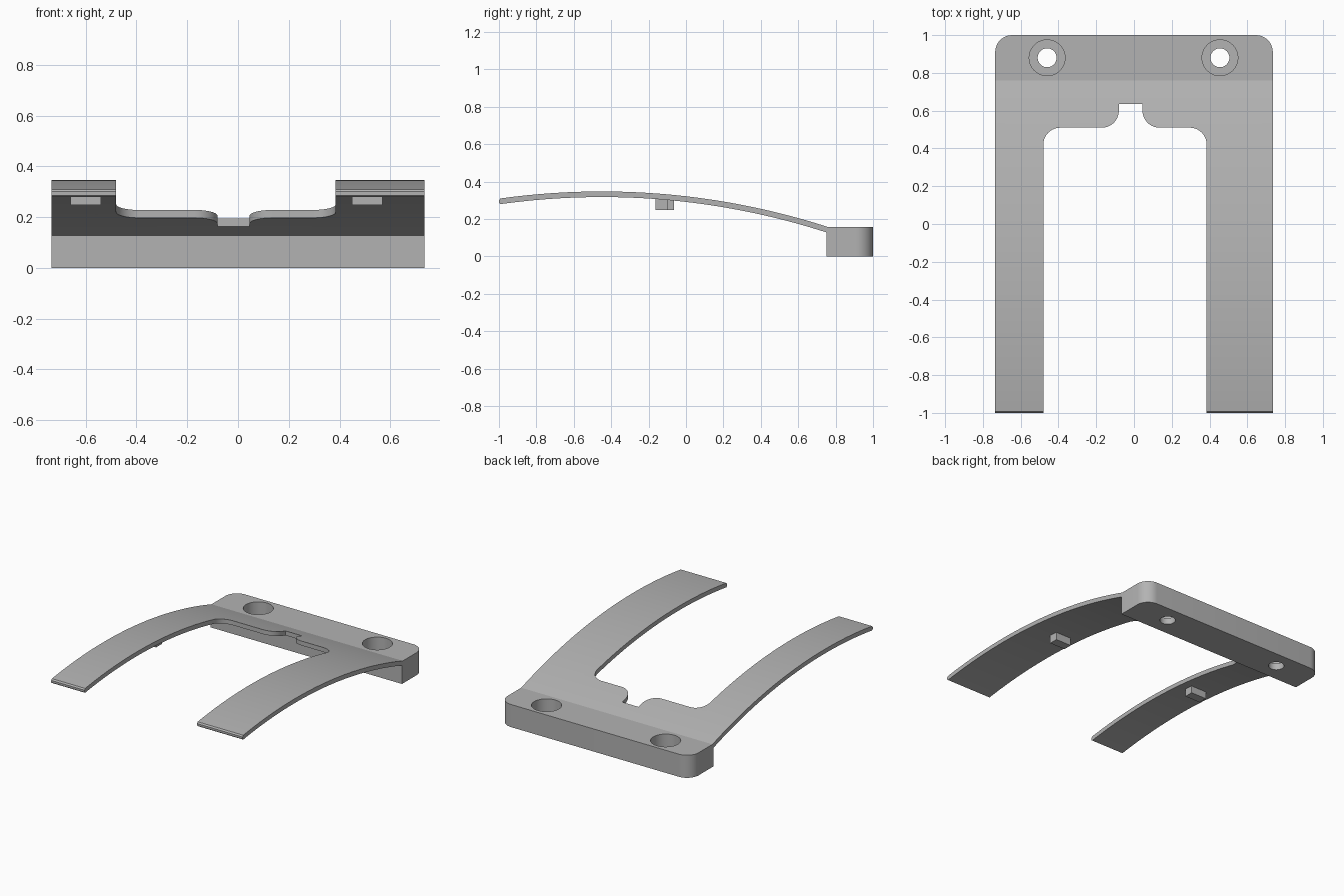
import bpy, bmesh, math
from mathutils import Vector

cube = bpy.data.objects.get("Cube")
if cube:
    bpy.data.objects.remove(cube, do_unlink=True)

grey = bpy.data.materials.new("plain_grey")
grey.use_nodes = True
colour = (0.45, 0.45, 0.45, 1)
grey.diffuse_color = colour
grey.node_tree.nodes["Principled BSDF"].inputs["Base Color"].default_value = colour


def prism(name, outline, offset):
    """Extrude a closed outline of 3D points along an offset."""
    bm = bmesh.new()
    base = bm.faces.new([bm.verts.new(p) for p in outline])
    ext = bmesh.ops.extrude_face_region(bm, geom=[base])
    moved = [v for v in ext["geom"] if isinstance(v, bmesh.types.BMVert)]
    bmesh.ops.translate(bm, verts=moved, vec=Vector(offset))
    bmesh.ops.recalc_face_normals(bm, faces=bm.faces)
    mesh = bpy.data.meshes.new(name)
    bm.to_mesh(mesh)
    bm.free()
    obj = bpy.data.objects.new(name, mesh)
    bpy.context.collection.objects.link(obj)
    mesh.materials.append(grey)
    return obj


def rounded(points, z, steps=10):
    """Round the corners of a plan outline given as (x, y, radius)."""
    out = []
    for i, (x, y, r) in enumerate(points):
        p = Vector((x, y, z))
        if not r:
            out.append(p)
            continue
        before, after = points[i - 1], points[(i + 1) % len(points)]
        a = (Vector((before[0], before[1], z)) - p).normalized() * r
        b = (Vector((after[0], after[1], z)) - p).normalized() * r
        for k in range(steps + 1):
            t = k / steps * math.pi / 2
            out.append(p + a * (1 - math.sin(t)) + b * (1 - math.cos(t)))
    return out


def select_only(obj):
    bpy.ops.object.select_all(action='DESELECT')
    obj.select_set(True)
    bpy.context.view_layer.objects.active = obj


def cut(obj, cutter):
    mod = obj.modifiers.new("cut", 'BOOLEAN')
    mod.operation, mod.solver, mod.object = 'DIFFERENCE', 'EXACT', cutter
    select_only(obj)
    bpy.ops.object.modifier_apply(modifier=mod.name)
    bpy.data.objects.remove(cutter, do_unlink=True)


def smooth(obj):
    select_only(obj)
    bpy.ops.object.shade_smooth_by_angle(angle=math.radians(30))


HALF = 0.735
MID_Y, MID_Z, R_TOP, R_LOW = -0.45, -3.593, 3.94, 3.91


def arc_z(y, r):
    return MID_Z + math.sqrt(r * r - (y - MID_Y) ** 2)


# Arched plate: side profile with a softly rounded front tip
N = 48
ys = [-0.992 + 1.762 * i / N for i in range(N + 1)]
top = [(-HALF, y, arc_z(y, R_TOP)) for y in ys]
low = [(-HALF, y, arc_z(y, R_LOW)) for y in reversed(ys)]
tip_z = arc_z(-1, R_LOW)
tip = [(-HALF, -1, tip_z + 0.008), (-HALF, -1, tip_z + 0.022)]
arched_plate = prism("arched_plate", top + low + tip, (2 * HALF, 0, 0))

# Opening between the arms with its small centre notch
opening = [(-0.48, -1.2, 0), (0.385, -1.2, 0), (0.385, 0.51, 0.09),
           (0.045, 0.51, 0.09), (0.045, 0.635, 0), (-0.08, 0.635, 0),
           (-0.08, 0.51, 0.09), (-0.48, 0.51, 0.09)]
cut(arched_plate, prism("opening_cutter", rounded(opening, -0.2), (0, 0, 1)))
smooth(arched_plate)

# Rear mounting block with rounded back corners
block = [(-HALF, 0.75, 0), (HALF, 0.75, 0), (HALF, 1, 0.09), (-HALF, 1, 0.09)]
mounting_block = prism("mounting_block", rounded(block, 0), (0, 0, 0.157))

# Counterbored screw holes
for x in (-0.46, 0.455):
    for radius, bottom in ((0.05, -0.1), (0.095, 0.045)):
        ring = [(x + radius * math.cos(a), 0.88 + radius * math.sin(a), bottom)
                for a in (k * math.tau / 40 for k in range(40))]
        cut(mounting_block, prism("hole_cutter", ring, (0, 0, 0.4)))
smooth(mounting_block)

# Locating tabs beneath the arms
for name, x, y in (("right_tab", -0.66, -0.127), ("left_tab", 0.45, -0.162)):
    corners = [(x, y, 0), (x + 0.12, y, 0), (x + 0.12, y + 0.062, 0), (x, y + 0.062, 0)]
    prism(name, rounded(corners, 0.248), (0, 0, 0.062))
